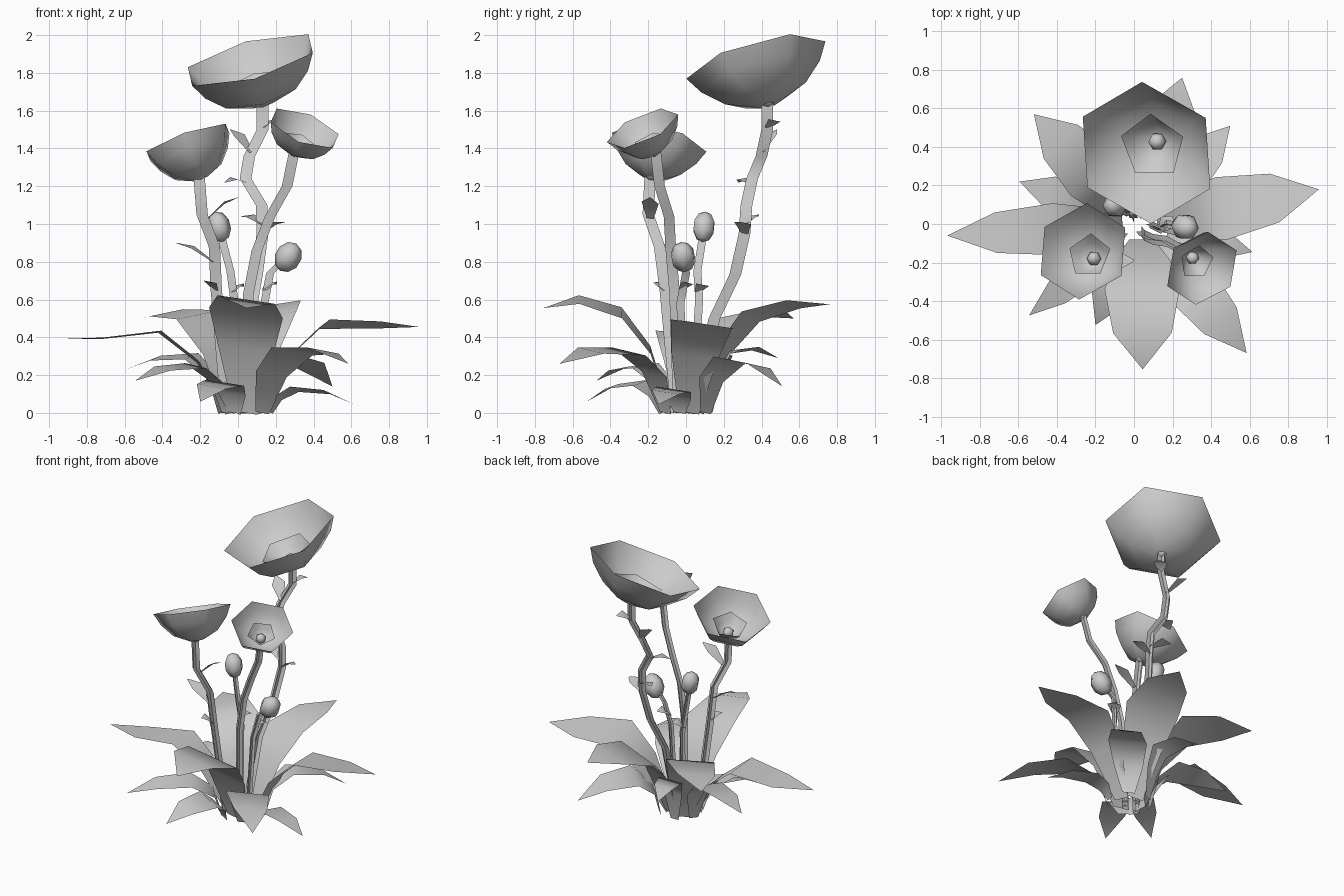
import bpy, bmesh, math
from mathutils import Vector, Matrix

cube = bpy.data.objects.get("Cube")
if cube:
    bpy.data.objects.remove(cube)

grey = bpy.data.materials.new("plain grey")
grey.use_nodes = True
grey.diffuse_color = (0.6, 0.6, 0.6, 1)
grey.node_tree.nodes["Principled BSDF"].inputs["Base Color"].default_value = (0.6, 0.6, 0.6, 1)
grey.node_tree.nodes["Principled BSDF"].inputs["Roughness"].default_value = 0.8


def finish(name, bm):
    mesh = bpy.data.meshes.new(name)
    bm.to_mesh(mesh)
    bm.free()
    mesh.shade_smooth()
    mesh.materials.append(grey)
    obj = bpy.data.objects.new(name, mesh)
    bpy.context.collection.objects.link(obj)


def bridge(bm, rows, closed):
    """Join successive rows of vertices with quads."""
    for a, b in zip(rows, rows[1:]):
        n = len(a)
        for i in range(n if closed else n - 1):
            j = (i + 1) % n
            bm.faces.new((a[i], a[j], b[j], b[i]))


def frame(origin, axis):
    """Local frame with z along the axis and x towards the back."""
    z = Vector(axis).normalized()
    x = Vector((0.01, 1, 0))
    x = (x - z * x.dot(z)).normalized()
    m = Matrix((x, z.cross(x), z)).transposed().to_4x4()
    return Matrix.Translation(origin) @ m


def cup(name, m, profile, sides):
    """Open bowl from a (radius, height) profile."""
    bm = bmesh.new()
    rows = []
    for r, h in profile:
        angles = [2 * math.pi * i / sides for i in range(sides)]
        rows.append([bm.verts.new(m @ Vector((r * math.cos(a), r * math.sin(a), h))) for a in angles])
    bm.faces.new(rows[0][::-1])
    bridge(bm, rows, True)
    finish(name, bm)


def ball(name, m, size, segments):
    bm = bmesh.new()
    bmesh.ops.create_uvsphere(bm, u_segments=segments, v_segments=5, radius=1,
                              matrix=m @ Matrix.Diagonal((*size, 1)))
    finish(name, bm)


def stem(name, points, half):
    """Two crossed ribbons along a bent path."""
    bm = bmesh.new()
    for side in (Vector((half, 0, 0)), Vector((0, half, 0))):
        rows = [[bm.verts.new(Vector(p) - side), bm.verts.new(Vector(p) + side)] for p in points]
        bridge(bm, rows, False)
    finish(name, bm)


def blade(name, path, widths, roll):
    """Thin leaf along a path, rolled slightly to one side."""
    bm = bmesh.new()
    run = path[-1] - path[0]
    side = Vector((-run.y, run.x, 0)).normalized() + Vector((0, 0, roll))
    rows = [[bm.verts.new(p - side * w), bm.verts.new(p + side * w)] for p, w in zip(path, widths)]
    bridge(bm, rows, False)
    bmesh.ops.remove_doubles(bm, verts=bm.verts, dist=0.0005)
    finish(name, bm)


def leaf(name, x, y, tip, mid, outer, width, start=0.14, roll=-0.15):
    """Arching ground leaf through its middle, outer and tip heights."""
    root = Vector((0.04, 0, 0))
    d = Vector((x, y, 0)) - root
    r = d.length
    d.normalize()
    shape = ((start, 0, 0.33), (max(0.25 * r, start + 0.04), 0.63 * mid, 0.75),
             (0.45 * r, mid, 1), (0.75 * r, outer, 0.78), (r, tip, 0))
    blade(name, [root + d * q + Vector((0, 0, h)) for q, h, w in shape],
          [w * width for q, h, w in shape], roll)


# Flowers: bowl, inner cup and centre bead
flowers = (("tall", (0.065, 0.37, 1.868), (-0.257, -0.266, 0.929), 0.382, 0.25),
           ("left", (-0.265, -0.142, 1.433), (-0.32, 0.212, 0.924), 0.256, 0.205),
           ("right", (0.353, -0.23, 1.507), (0.35, -0.387, 0.853), 0.205, 0.16))
for name, centre, axis, r, depth in flowers:
    m = frame(Vector(centre) - Vector(axis) * depth, axis)
    cup(name + "_flower_bowl", m, ((0.18 * r, 0), (0.58 * r, 0.24 * depth),
                                   (0.85 * r, 0.62 * depth), (r, depth)), 6)
    cup(name + "_flower_inner_cup", m, ((0.15 * r, 0.04 * depth), (0.33 * r, 0.25 * depth),
                                        (0.46 * r, 0.5 * depth)), 5)
    bead = 0.02 + 0.07 * r
    ball(name + "_flower_bead", m @ Matrix.Translation((0, 0, 0.13 * depth)), (bead,) * 3, 6)

# Flower stems
stem("tall_stem", ((0.03, 0.05, 0), (0.06, 0.15, 0.5), (0.1, 0.26, 0.73), (0.13, 0.31, 0.95),
                   (0.125, 0.32, 1.1), (0.04, 0.35, 1.24), (0.06, 0.4, 1.36),
                   (0.13, 0.43, 1.5), (0.13, 0.43, 1.64)), 0.031)
stem("left_stem", ((-0.06, -0.05, 0), (-0.115, -0.11, 0.65), (-0.125, -0.14, 0.88),
                   (-0.19, -0.2, 1.05), (-0.206, -0.19, 1.25)), 0.03)
stem("right_stem", ((0.04, -0.04, 0), (0.055, -0.06, 0.63), (0.1, -0.08, 0.86),
                    (0.17, -0.09, 1.04), (0.26, -0.14, 1.2), (0.297, -0.16, 1.38)), 0.028)

# Buds and their stems
ball("left_bud", frame((-0.1, 0.095, 0.985), (-0.25, 0.1, 1)), (0.064, 0.062, 0.083), 6)
stem("left_bud_stem", ((0, 0.03, 0), (-0.02, 0.07, 0.6), (-0.04, 0.06, 0.75),
                       (-0.09, 0.09, 0.94)), 0.021)
ball("right_bud", frame((0.265, -0.015, 0.825), (0.6, -0.2, 1)), (0.07, 0.07, 0.085), 6)
stem("right_bud_stem", ((0.08, 0, 0), (0.14, -0.03, 0.58), (0.17, 0, 0.74),
                        (0.23, -0.01, 0.8)), 0.021)

# Large leaves: tip x, tip y, tip height, middle height, outer height, half width
leaf("left_leaf", -0.97, -0.06, 0.39, 0.43, 0.395, 0.135, 0.1, 0.04)
leaf("right_leaf", 0.96, 0.18, 0.455, 0.47, 0.465, 0.165, 0.08)
leaf("front_leaf", 0.045, -0.755, 0.555, 0.53, 0.6, 0.195, 0.08)
leaf("back_leaf", 0.25, 0.76, 0.575, 0.51, 0.575, 0.18, 0.08)
leaf("back_left_leaf", -0.52, 0.57, 0.5, 0.52, 0.53, 0.16, 0.1)
# Small leaves
leaf("front_right_leaf", 0.585, -0.67, 0.26, 0.325, 0.33, 0.14)
leaf("back_right_small_leaf", 0.5, 0.51, 0.14, 0.28, 0.25, 0.125)
leaf("front_left_small_leaf", -0.545, -0.475, 0.17, 0.25, 0.235, 0.09)
leaf("left_small_leaf", -0.595, 0.22, 0.23, 0.3, 0.29, 0.11)
leaf("front_small_leaf", -0.2, -0.525, 0.06, 0.16, 0.14, 0.11)
leaf("right_small_leaf", 0.615, -0.145, 0.045, 0.125, 0.11, 0.095)
leaf("back_small_leaf", -0.12, 0.49, 0.29, 0.32, 0.34, 0.08)

# Leaflets along the stems: start and tip
leaflets = (((0.07, 0.4, 1.38), (-0.04, 0.48, 1.5)), ((0.13, 0.43, 1.51), (0.2, 0.5, 1.54)),
            ((0.04, 0.34, 1.22), (-0.07, 0.28, 1.22)), ((0.13, 0.31, 1.0), (0.01, 0.38, 1.04)),
            ((0.13, 0.31, 0.95), (0.25, 0.29, 1.01)), ((-0.16, -0.19, 1.03), (0.0, -0.19, 1.14)),
            ((-0.13, -0.13, 0.8), (-0.33, -0.1, 0.9)), ((-0.12, -0.11, 0.65), (-0.17, -0.17, 0.69)),
            ((0.14, -0.03, 0.65), (0.2, 0.04, 0.68)), ((-0.03, 0.06, 0.64), (0.03, 0.11, 0.67)))
for i, (a, b) in enumerate(leaflets):
    a, b = Vector(a), Vector(b)
    mid = a.lerp(b, 0.55) + Vector((0, 0, 0.022))
    blade("stem_leaflet_%d" % (i + 1), (a, mid, b), (0.018, 0.045, 0.004), -0.15)
